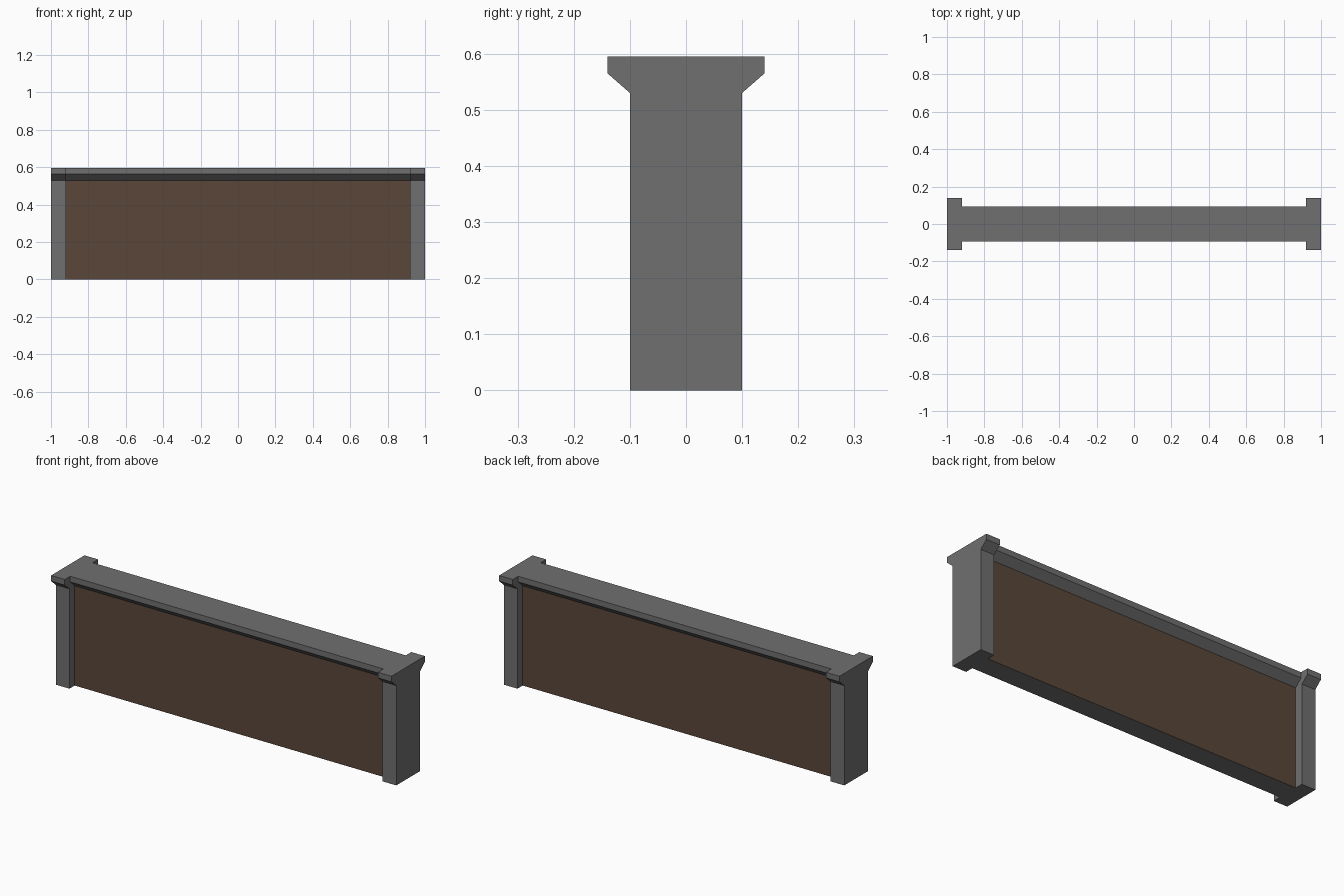
import bpy

if "Cube" in bpy.data.objects:
    bpy.data.objects.remove(bpy.data.objects["Cube"])


def material(name, color):
    m = bpy.data.materials.new(name)
    m.diffuse_color = (*color, 1)
    m.use_nodes = True
    m.node_tree.nodes["Principled BSDF"].inputs["Base Color"].default_value = m.diffuse_color
    return m


STONE = material("stone_grey", (0.16, 0.16, 0.16))
BROWN = material("panel_brown", (0.10, 0.062, 0.042))


def wall_section(name, x0, x1, half, lip, capped, panel_mat):
    """Extrude a flared-top wall profile along x; the upright sides get panel_mat."""
    right = [(half, 0), (half, 0.53), (lip, 0.565), (lip, 0.595)]
    profile = right + [(-y, z) for y, z in reversed(right)]
    n = len(profile)
    verts = [(x, y, z) for x in (x0, x1) for y, z in profile]
    faces = [(i, (i + 1) % n, (i + 1) % n + n, i + n) for i in range(n)]
    if capped:
        faces += [tuple(reversed(range(n))), tuple(range(n, 2 * n))]
    mesh = bpy.data.meshes.new(name)
    mesh.from_pydata(verts, [], faces)
    mesh.materials.append(STONE)
    mesh.materials.append(panel_mat)
    for i in (0, n - 2):          # the two upright sides
        mesh.polygons[i].material_index = 1
    obj = bpy.data.objects.new(name, mesh)
    bpy.context.collection.objects.link(obj)
    return obj


# Recessed middle wall with brown panels; its ends are closed by the posts
wall_section("middle_wall", -0.92, 0.92, 0.056, 0.094, False, BROWN)

# Wider end posts
wall_section("left_post", -1.0, -0.92, 0.10, 0.14, True, STONE)
wall_section("right_post", 0.92, 1.0, 0.10, 0.14, True, STONE)
